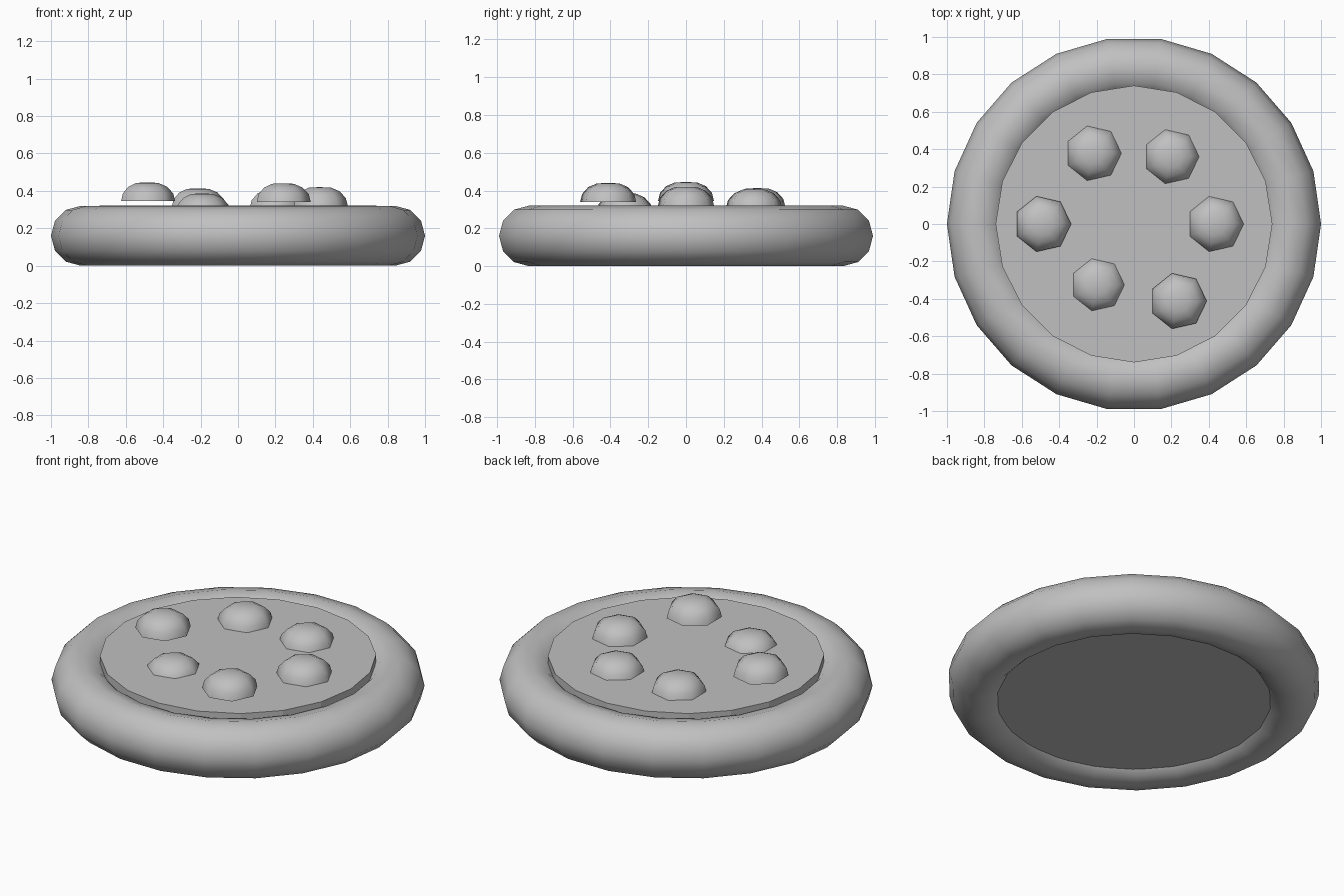
import bpy, bmesh
from math import cos, sin, pi, tau

cube = bpy.data.objects.get("Cube")
if cube:
    bpy.data.objects.remove(cube)

grey = bpy.data.materials.new("plain_grey")
grey.use_nodes = True
grey.diffuse_color = (0.53, 0.53, 0.53, 1)
grey.node_tree.nodes["Principled BSDF"].inputs["Base Color"].default_value = grey.diffuse_color


def lathe(name, profile, sides, location=(0, 0, 0), closed=False, smooth=True):
    """Turn a (radius, height) profile around z; open profiles get flat end caps."""
    bm = bmesh.new()
    rings = []
    for r, z in profile:
        if r == 0:
            rings.append([bm.verts.new((0, 0, z))] * sides)
        else:
            rings.append([bm.verts.new((r * cos(tau * i / sides), r * sin(tau * i / sides), z))
                          for i in range(sides)])
    pairs = list(zip(rings, rings[1:]))
    if closed:
        pairs.append((rings[-1], rings[0]))
    for low, high in pairs:
        for i in range(sides):
            j = (i + 1) % sides
            corners = dict.fromkeys((low[i], low[j], high[j], high[i]))
            bm.faces.new(corners).smooth = smooth
    if not closed:
        bm.faces.new(rings[0][::-1])
        if profile[-1][0] > 0:
            bm.faces.new(rings[-1])
    bmesh.ops.recalc_face_normals(bm, faces=bm.faces)
    mesh = bpy.data.meshes.new(name)
    bm.to_mesh(mesh)
    bm.free()
    mesh.materials.append(grey)
    obj = bpy.data.objects.new(name, mesh)
    obj.location = location
    bpy.context.collection.objects.link(obj)
    return obj


# Rounded outer rim
TUBE = 0.16
rim = [(1 - TUBE + TUBE * cos(pi * k / 6), TUBE + TUBE * sin(pi * k / 6)) for k in range(12)]
lathe("outer_rim", rim, 22, closed=True)

# Flat plate filling the rim
lathe("centre_plate", [(0.74, 0.045), (0.74, 0.322)], 20, smooth=False)

# Flattened domes scattered on the plate: x, y, top height
RADIUS, HEIGHT = 0.152, 0.1
shape = [(1, 0), (0.93, 0.42), (0.71, 0.78), (0.4, 0.98), (0, 1)]
dome = [(r * RADIUS, z * HEIGHT) for r, z in shape]
spots = [(-0.488, 0, 0.445), (0.435, 0, 0.42), (0.237, -0.412, 0.44),
         (-0.194, -0.325, 0.386), (-0.217, 0.378, 0.413), (0.2, 0.36, 0.407)]
for n, (x, y, top) in enumerate(spots, 1):
    lathe(f"dome_{n}", dome, 7, (x, y, top - HEIGHT))
